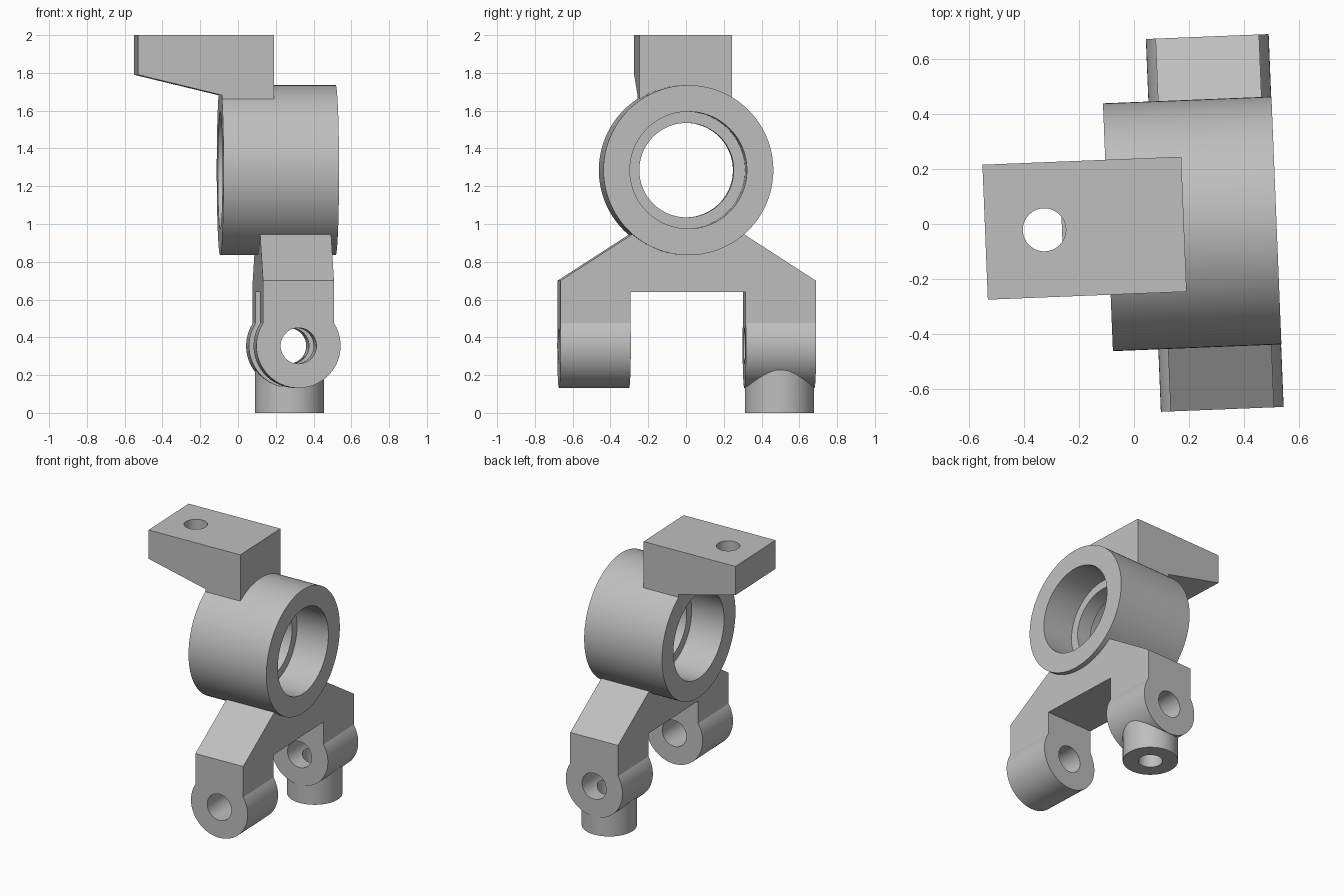
import bpy, bmesh, math
from mathutils import Matrix, Vector

cube = bpy.data.objects.get("Cube")
if cube:
    bpy.data.objects.remove(cube, do_unlink=True)

YAW = math.radians(2.3)   # the whole casting is turned slightly about z
MID = -0.008              # symmetry plane in y
HUB_Z = 1.285
LUG_X, LUG_Z, LUG_R = 0.293, 0.355, 0.223
LUG_IN, LUG_OUT = 0.305, 0.677

grey = bpy.data.materials.new("machined grey")
grey.use_nodes = True
colour = (0.52, 0.52, 0.52, 1)
grey.diffuse_color = colour
grey.node_tree.nodes["Principled BSDF"].inputs["Base Color"].default_value = colour


def add_object(name, bm):
    bmesh.ops.recalc_face_normals(bm, faces=bm.faces[:])
    mesh = bpy.data.meshes.new(name)
    bm.to_mesh(mesh)
    bm.free()
    mesh.materials.append(grey)
    obj = bpy.data.objects.new(name, mesh)
    bpy.context.collection.objects.link(obj)
    return obj


def cylinder(name, start, end, radius, sides=96):
    start, end = Vector(start), Vector(end)
    axis = end - start
    turn = axis.to_track_quat('Z', 'Y').to_matrix().to_4x4()
    bm = bmesh.new()
    bmesh.ops.create_cone(bm, cap_ends=True, segments=sides, radius1=radius,
                          radius2=radius, depth=axis.length,
                          matrix=Matrix.Translation((start + end) / 2) @ turn)
    return add_object(name, bm)


def prism(name, points, sweep):
    bm = bmesh.new()
    face = bm.faces.new([bm.verts.new(p) for p in points])
    result = bmesh.ops.extrude_face_region(bm, geom=[face])
    verts = [v for v in result["geom"] if isinstance(v, bmesh.types.BMVert)]
    bmesh.ops.translate(bm, verts=verts, vec=sweep)
    return add_object(name, bm)


def combine(body, tool, operation):
    mod = body.modifiers.new(operation, 'BOOLEAN')
    mod.operation = operation
    mod.solver = 'EXACT'
    mod.object = tool
    bpy.context.view_layer.objects.active = body
    bpy.ops.object.modifier_apply(modifier=mod.name)
    bpy.data.objects.remove(tool, do_unlink=True)


def hub_cylinder(name, x0, x1, radius):
    return cylinder(name, (x0, MID, HUB_Z), (x1, MID, HUB_Z), radius, 128)


# Bearing hub
body = hub_cylinder("hub_carrier", -0.095, 0.517, 0.45)

# Forked bracket: half outline mirrored about the symmetry plane
half = [(LUG_IN, 0.64), (LUG_IN, LUG_Z), (LUG_OUT, LUG_Z), (LUG_OUT, 0.7), (0.297, 0.945)]
outline = half + [(-y, z) for y, z in reversed(half)]
bracket = prism("bracket", [(LUG_X - 0.188, MID + y, z) for y, z in outline], (0.376, 0, 0))

# Round lugs at the feet of the fork
for side in (-1, 1):
    lug = cylinder("lug", (LUG_X, MID + side * LUG_IN, LUG_Z),
                   (LUG_X, MID + side * LUG_OUT, LUG_Z), LUG_R)
    combine(bracket, lug, 'UNION')

# Vertical boss under the rear lug
boss_y = MID + (LUG_IN + LUG_OUT) / 2
combine(bracket, cylinder("boss", (LUG_X, boss_y, 0), (LUG_X, boss_y, 0.3), 0.183), 'UNION')
combine(body, bracket, 'UNION')

# Upper mounting arm with sloping underside
arm_side = [(-0.541, 2), (-0.541, 1.79), (-0.095, 1.682), (-0.095, 1.66), (0.181, 1.66), (0.181, 2)]
arm = prism("upper_arm", [(x, MID - 0.245, z) for x, z in arm_side], (0, 0.49, 0))
combine(body, arm, 'UNION')

# Bores: hub with an inner lip, lug pin holes, boss hole, arm hole
arm_x = -0.326
cutters = [
    hub_cylinder("hub_bore", -0.3, 0.8, 0.25),
    hub_cylinder("outer_seat", 0.27, 0.8, 0.31),
    hub_cylinder("inner_seat", -0.3, 0.16, 0.31),
    cylinder("pin_hole", (LUG_X, -1, LUG_Z), (LUG_X, 1, LUG_Z), 0.095, 64),
    cylinder("boss_hole", (LUG_X, boss_y, -0.1), (LUG_X, boss_y, LUG_Z), 0.08, 64),
    cylinder("arm_hole", (arm_x, MID, 1.5), (arm_x, MID, 2.1), 0.078, 64),
]
for cutter in cutters:
    combine(body, cutter, 'DIFFERENCE')

# Small flat low inside the arm hole
flat = prism("hole_flat", [(arm_x + 0.064, MID - 0.05, 1.75), (arm_x + 0.09, MID - 0.05, 1.75),
                           (arm_x + 0.09, MID + 0.05, 1.75), (arm_x + 0.064, MID + 0.05, 1.75)],
             (0, 0, 0.05))
combine(body, flat, 'UNION')

# Turn the casting and shade the round faces
body.data.transform(Matrix.Rotation(YAW, 4, 'Z'))
bpy.ops.object.select_all(action='DESELECT')
body.select_set(True)
bpy.context.view_layer.objects.active = body
bpy.ops.object.shade_smooth_by_angle(angle=math.radians(30))
